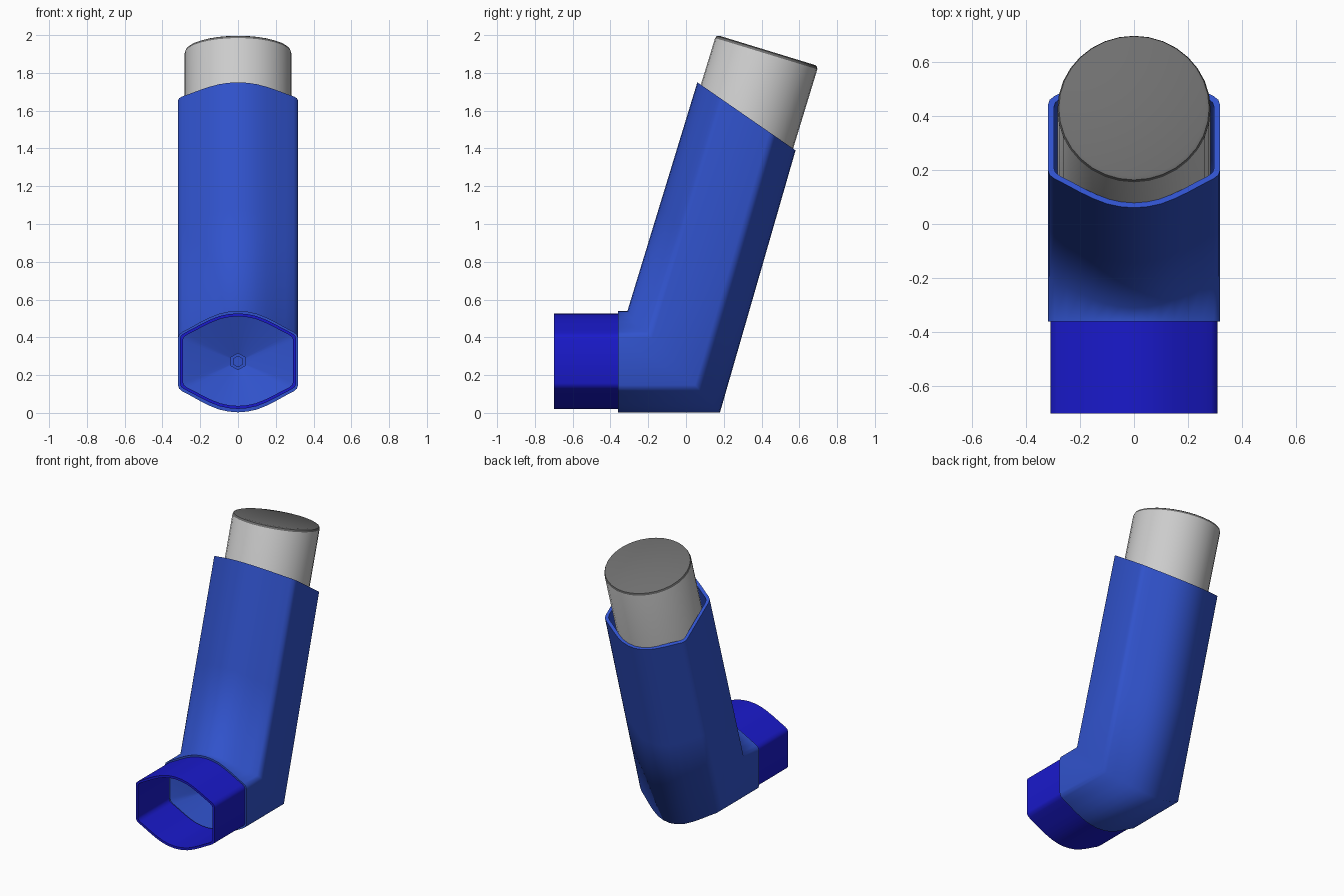
import bpy, bmesh, math
from mathutils import Vector

if "Cube" in bpy.data.objects:
    bpy.data.objects.remove(bpy.data.objects["Cube"])

# Quarter of the barrel-shaped cross-section: (x, depth from the crown)
DEPTH, HALF_WIDTH = 0.54, 0.318
QUARTER = [(0, 0), (.05, .004), (.1, .015), (.15, .035), (.2, .06), (.25, .088),
           (.295, .112), (.312, .126), (.318, .145)]
half = QUARTER + [(x, DEPTH - d) for x, d in reversed(QUARTER)]
PROFILE = half + [(-x, d) for x, d in reversed(half[1:-1])]


def section(a, b, wall=0.0):
    """Cross-section stretched between two (y, z) crown points, inset by wall."""
    a, b = Vector(a), Vector(b)
    k = 1 - 2 * wall / (b - a).length
    pts = []
    for x, d in PROFILE:
        p = a.lerp(b, 0.5 + (d / DEPTH - 0.5) * k)
        pts.append((x * (1 - wall / HALF_WIDTH), p.x, p.y))
    return pts


def material(name, color):
    m = bpy.data.materials.new(name)
    m.diffuse_color = (*color, 1)
    m.use_nodes = True
    m.node_tree.nodes["Principled BSDF"].inputs["Base Color"].default_value = m.diffuse_color
    return m


def finish(obj, mat=None, angle=45):
    bpy.ops.object.select_all(action='DESELECT')
    obj.select_set(True)
    bpy.context.view_layer.objects.active = obj
    if mat:
        obj.data.materials.append(mat)
    bpy.ops.object.shade_smooth_by_angle(angle=math.radians(angle))


def loft(name, rings, mat, closed=False, cap=False, angle=45, sharp_rings=()):
    bm = bmesh.new()
    loops = [[bm.verts.new(p) for p in r] for r in rings]
    pairs = list(zip(loops, loops[1:]))
    if closed:
        pairs.append((loops[-1], loops[0]))
    n = len(loops[0])
    for r, s in pairs:
        for i in range(n):
            j = (i + 1) % n
            bm.faces.new((r[i], r[j], s[j], s[i]))
    if cap:
        bm.faces.new(loops[-1])
    bmesh.ops.recalc_face_normals(bm, faces=bm.faces)
    mesh = bpy.data.meshes.new(name)
    bm.to_mesh(mesh)
    bm.free()
    obj = bpy.data.objects.new(name, mesh)
    bpy.context.collection.objects.link(obj)
    finish(obj, mat, angle)
    for e in mesh.edges:
        a, b = (v // n for v in e.vertices)
        if a == b and a in sharp_rings:
            e.use_edge_sharp = True
    return obj


blue = material("blue_plastic", (0.03, 0.085, 0.60))
deep_blue = material("deep_blue_plastic", (0.01, 0.01, 0.60))
light_grey = material("canister_metal", (0.8, 0.8, 0.8))
dark_grey = material("canister_base", (0.16, 0.16, 0.16))

# Bent hollow body: mouth opening, softly shaded bend, slanted top rim
bend, top = ((-.31, .54), (.18, .003)), ((.06, 1.75), (.58, 1.39))
middle = tuple(Vector(p).lerp(Vector(q), .45) for p, q in zip(bend, top))
stations = [((-.36, .54), (-.36, .003)), bend, middle, top]
outer = [section(a, b) for a, b in stations]
inner = [section(a, b, .022) for a, b in reversed(stations)]
loft("body", outer + inner, blue, closed=True, angle=80, sharp_rings=(0, 3, 4, 7))

# Mouthpiece sleeve
ends = [-.70, -.35]
sleeve = [section((y, .537), (y, .011), .010) for y in ends]
sleeve += [section((y, .537), (y, .011), .026) for y in reversed(ends)]
loft("mouthpiece", sleeve, deep_blue, closed=True)

# Shallow funnel wall behind the mouthpiece, tapering to the nozzle
rim = section((-.335, .54), (-.335, .003), .022)
centre = Vector((0, -.25, .272))
throat = [centre + (Vector(p) - Vector((0, -.335, .272))).normalized() * .038 for p in rim]
loft("funnel_wall", [rim, throat], blue)


# Hexagonal nozzle with a recessed hole
def hexagon(r, y):
    return [(r * math.sin(i * math.pi / 3), y, .272 + r * math.cos(i * math.pi / 3))
            for i in range(6)]


loft("nozzle", [hexagon(.046, -.24), hexagon(.046, -.275), hexagon(.028, -.275),
                hexagon(.028, -.22)], blue, cap=True, angle=30)

# Leaning metal canister with a dark, slightly bevelled end
lean, length, radius = math.radians(17), 1.4, .283
axis = Vector((0, math.sin(lean), math.cos(lean)))
bpy.ops.mesh.primitive_cylinder_add(vertices=32, radius=radius, depth=length,
                                    location=Vector((0, .43, 1.919)) - axis * length / 2,
                                    rotation=(-lean, 0, 0))
canister = bpy.context.object
canister.name = "canister"
canister.data.materials.append(light_grey)
canister.data.materials.append(dark_grey)
bm = bmesh.new()
bm.from_mesh(canister.data)
end = max(bm.faces, key=lambda f: f.calc_center_median().z)
bmesh.ops.bevel(bm, geom=list(end.edges), offset=.018, segments=2, profile=.5,
                affect='EDGES')
for f in bm.faces:
    if f.calc_center_median().z > length / 2 - .02:
        f.material_index = 1
bm.to_mesh(canister.data)
bm.free()
finish(canister, angle=35)
